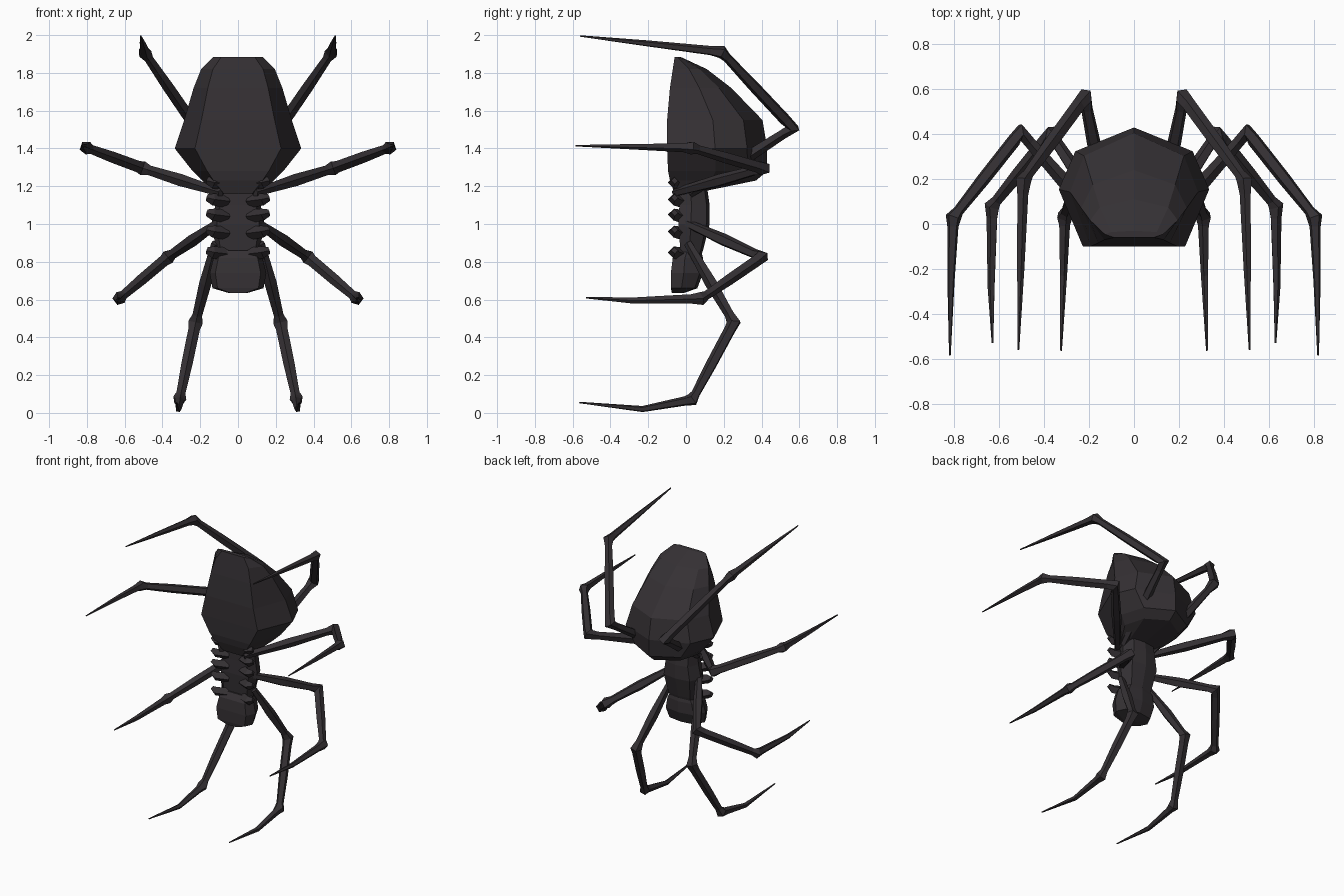
import bpy, bmesh, math
from mathutils import Vector

if "Cube" in bpy.data.objects:
    bpy.data.objects.remove(bpy.data.objects["Cube"])

mat = bpy.data.materials.new("dark_chitin")
mat.diffuse_color = (0.035, 0.03, 0.034, 1)
mat.use_nodes = True
mat.node_tree.nodes["Principled BSDF"].inputs["Base Color"].default_value = mat.diffuse_color


def skin(name, rings, mirror=False):
    """Bridge equal-sized rings of points into a closed flat-shaded solid."""
    bm = bmesh.new()
    vs = [[bm.verts.new(p) for p in r] for r in rings]
    n = len(vs[0])
    for a, b in zip(vs, vs[1:]):
        for i in range(n):
            bm.faces.new((a[i], a[(i + 1) % n], b[(i + 1) % n], b[i]))
    bm.faces.new(vs[0])
    bm.faces.new(vs[-1])
    bmesh.ops.recalc_face_normals(bm, faces=bm.faces)
    me = bpy.data.meshes.new(name)
    bm.to_mesh(me)
    bm.free()
    me.materials.append(mat)
    ob = bpy.data.objects.new(name, me)
    bpy.context.collection.objects.link(ob)
    if mirror:
        ob.modifiers.new("mirror", 'MIRROR').use_mirror_merge = False
    return ob


def body(name, section, stations):
    """Stations are (z, half width, front y, back y); section is half a ring."""
    full = section + [(-x, t) for x, t in reversed(section) if x]
    skin(name, [[(x * w, yf + t * (yb - yf), z) for x, t in full]
                for z, w, yf, yb in stations])


def tube(name, pts, radii, normal, sides=5):
    """Tapered mirrored limb following a path lying near one plane."""
    rings = []
    for i, (p, r) in enumerate(zip(pts, radii)):
        t = Vector((0, 0, 0))
        if i:
            t += (p - pts[i - 1]).normalized()
        if i < len(pts) - 1:
            t += (pts[i + 1] - p).normalized()
        t.normalize()
        u = normal.cross(t).normalized()
        v = t.cross(u)
        rings.append([p + r * (math.cos(a) * u + math.sin(a) * v)
                      for a in (math.tau * k / sides for k in range(sides))])
    skin(name, rings, True)


# Abdomen
body("abdomen", [(0.68, 0), (1, 0.48), (0.78, 0.8), (0, 1)], [
    (1.885, 0.13, -0.06, -0.03), (1.82, 0.195, -0.07, 0.11),
    (1.72, 0.235, -0.085, 0.24), (1.55, 0.285, -0.1, 0.405),
    (1.40, 0.335, -0.1, 0.43), (1.28, 0.24, -0.095, 0.43),
    (1.23, 0.19, -0.085, 0.37), (1.16, 0.11, -0.06, 0.03)])

# Thorax and head
low = [(0.8, 0), (1, 0.4), (0.75, 0.9), (0, 1)]
body("thorax", low, [
    (1.27, 0.14, -0.09, 0.1), (1.17, 0.115, -0.035, 0.115),
    (1.10, 0.12, -0.035, 0.125), (1.0, 0.14, -0.04, 0.125),
    (0.86, 0.115, -0.03, 0.09), (0.80, 0.1, -0.03, 0.07)])
body("head", low, [
    (0.86, 0.1, -0.04, 0.08), (0.82, 0.13, -0.07, 0.09),
    (0.74, 0.15, -0.08, 0.09), (0.66, 0.135, -0.08, 0.06),
    (0.635, 0.05, -0.075, -0.01)])

# Hip stubs beside the underside
for i, z in enumerate((1.22, 1.13, 1.05, 0.96, 0.85)):
    tube("hip_stub_%d" % (i + 1),
         [Vector((0.06, -0.02, z - 0.01)), Vector((0.13, -0.065, z)),
          Vector((0.165, -0.06, z + 0.01))],
         [0.035, 0.032, 0.018], Vector((0, 0, 1)), 4)

# Legs: base, upper knee, lower knee, ankle, tip
legs = {
    "hind_leg": [(0.11, 0.02, 1.16), (0.22, 0.565, 1.51), (0.495, 0.19, 1.91),
                 (0.505, -0.2, 1.955), (0.515, -0.56, 1.995)],
    "rear_middle_leg": [(0.09, -0.06, 1.165), (0.505, 0.41, 1.295),
                        (0.805, 0.03, 1.405), (0.815, -0.25, 1.41),
                        (0.82, -0.585, 1.415)],
    "front_middle_leg": [(0.1, -0.01, 1.01), (0.37, 0.4, 0.825),
                         (0.63, 0.08, 0.605), (0.635, -0.28, 0.595),
                         (0.63, -0.53, 0.61)],
    "fore_leg": [(0.12, 0.01, 0.9), (0.225, 0.255, 0.48), (0.31, 0.035, 0.07),
                 (0.315, -0.23, 0.02), (0.325, -0.565, 0.055)],
}
for name, path in legs.items():
    p = [Vector(c) for c in path]
    normal = (p[1] - p[0]).cross(p[2] - p[1]).normalized()
    pts = [p[0], p[0].lerp(p[1], 0.5), p[0].lerp(p[1], 0.9), p[1],
           p[1].lerp(p[2], 0.1), p[1].lerp(p[2], 0.55), p[1].lerp(p[2], 0.92),
           p[2], p[2].lerp(p[3], 0.15), p[3], p[4]]
    radii = [0.022, 0.034, 0.027, 0.04, 0.032, 0.031, 0.025,
             0.037, 0.026, 0.017, 0.004]
    tube(name, pts, radii, normal)
